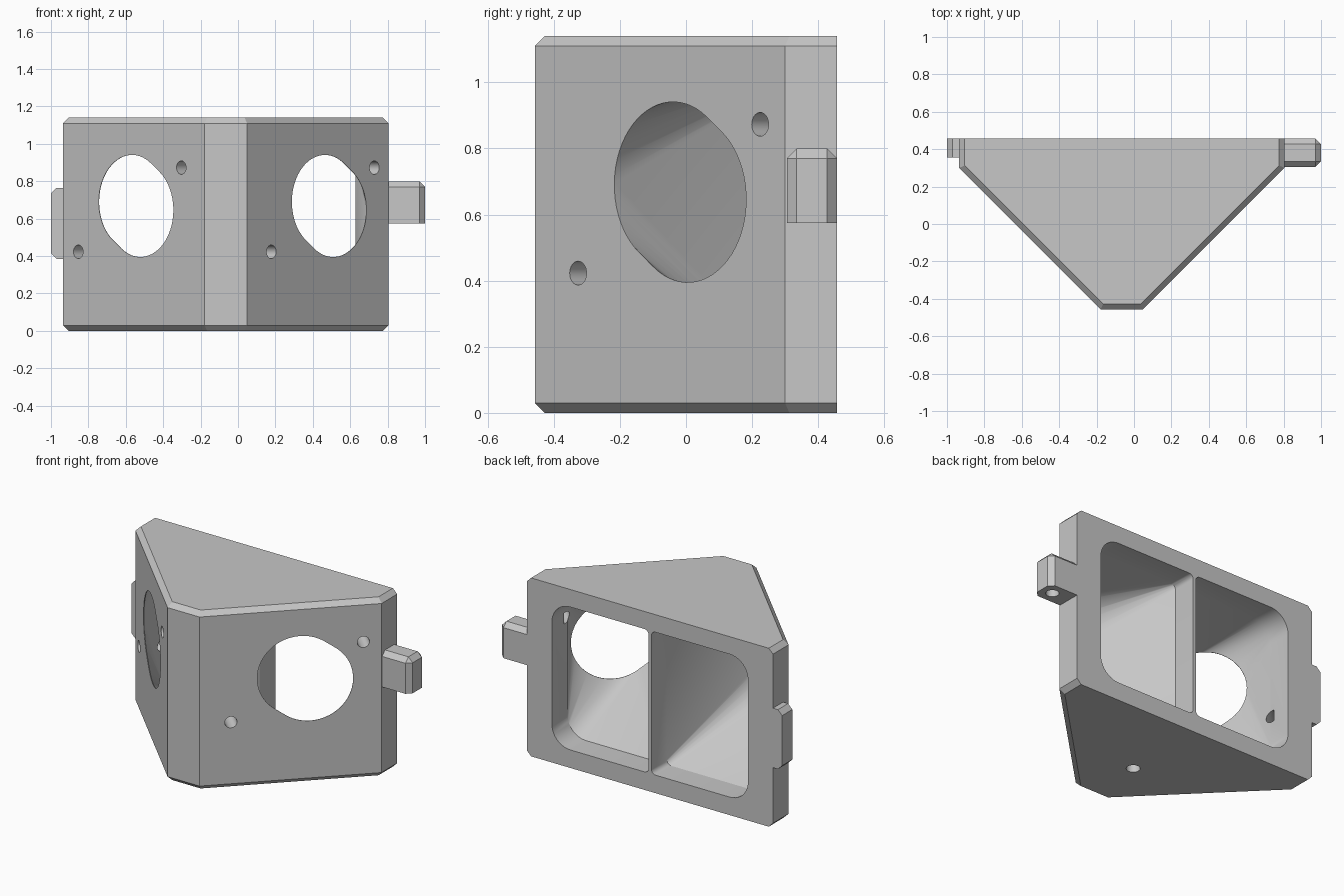
import bpy, bmesh, math
from mathutils import Vector

old = bpy.data.objects.get("Cube")
if old:
    bpy.data.objects.remove(old, do_unlink=True)

grey = bpy.data.materials.new("plain grey")
grey.use_nodes = True
colour = (0.57, 0.57, 0.57, 1)
grey.diffuse_color = colour
grey.node_tree.nodes["Principled BSDF"].inputs["Base Color"].default_value = colour

UP = Vector((0, 0, 1))
MID, BACK, SHOULDER, HEIGHT, CHAMFER = -0.065, 0.457, 0.30, 1.14, 0.03


def make_object(name, bm):
    bmesh.ops.recalc_face_normals(bm, faces=bm.faces)
    mesh = bpy.data.meshes.new(name)
    bm.to_mesh(mesh)
    bm.free()
    mesh.materials.append(grey)
    ob = bpy.data.objects.new(name, mesh)
    bpy.context.collection.objects.link(ob)
    return ob


def prism(points, direction):
    """Extrude a planar outline along a vector."""
    bm = bmesh.new()
    face = bm.faces.new([bm.verts.new(p) for p in points])
    out = bmesh.ops.extrude_face_region(bm, geom=[face], use_keep_orig=True)
    moved = [v for v in out["geom"] if isinstance(v, bmesh.types.BMVert)]
    bmesh.ops.translate(bm, verts=moved, vec=direction)
    bmesh.ops.recalc_face_normals(bm, faces=bm.faces)
    return bm


def bevel_where(bm, rule):
    edges = [e for e in bm.edges if rule(*[v.co for v in e.verts])]
    bmesh.ops.bevel(bm, geom=edges, offset=CHAMFER, segments=1, affect='EDGES')


def arc(cx, cz, r, start, end, steps):
    for i in range(steps + 1):
        a = math.radians(start + (end - start) * i / steps)
        yield cx + r * math.cos(a), cz + r * math.sin(a)


def hole_cutter(centre, axis, r, depth):
    """Blind round hole starting just outside the surface."""
    axis = axis.normalized()
    u = axis.orthogonal().normalized()
    w = axis.cross(u)
    ring = [centre - axis * 0.02 + u * a + w * b
            for a, b in list(arc(0, 0, r, 0, 360, 32))[:-1]]
    return make_object("hole_cutter", prism(ring, axis * (depth + 0.02)))


def cut(target, cutters):
    for cutter in cutters:
        cutter.hide_render = True
        mod = target.modifiers.new("cut", 'BOOLEAN')
        mod.operation, mod.solver, mod.object = 'DIFFERENCE', 'EXACT', cutter
        bpy.context.view_layer.objects.active = target
        bpy.ops.object.modifier_apply(modifier=mod.name)
        bpy.data.objects.remove(cutter, do_unlink=True)


def duct_cutter(side, centre, u, n):
    """Rounded back opening, tapering to the oblong hole in the slanted face."""
    inner, outer, low, high = 0.01, 0.693, 0.115, 1.028
    ri, ro = 0.03, 0.13
    outline = (list(arc(outer - ro, low + ro, ro, -90, 0, 10))
               + list(arc(outer - ro, high - ro, ro, 0, 90, 10))
               + list(arc(inner + ri, high - ri, ri, 90, 180, 5))
               + list(arc(inner + ri, low + ri, ri, 180, 270, 5)))
    bm = bmesh.new()
    for a, z in outline:
        bm.verts.new((MID + side * a, SHOULDER, z))
    # two half circles joined by short straight flanks
    du, dz = 0.031, -0.022
    tilt = math.degrees(math.atan2(dz, du))
    oblong = (list(arc(du, dz, 0.251, tilt - 90, tilt + 90, 32))
              + list(arc(-du, -dz, 0.251, tilt + 90, tilt + 270, 32)))
    for a, z in oblong:
        bm.verts.new(centre + u * a + UP * z - n * 0.003)
    bmesh.ops.convex_hull(bm, input=bm.verts)
    bmesh.ops.recalc_face_normals(bm, faces=bm.faces)
    # run both ends straight out through the block
    for axis, length in ((Vector((0, 1, 0)), 0.3), (n, 0.1)):
        bm.normal_update()
        cap = [f for f in bm.faces if f.normal.dot(axis) > 0.9999]
        out = bmesh.ops.extrude_face_region(bm, geom=cap)
        moved = [v for v in out["geom"] if isinstance(v, bmesh.types.BMVert)]
        bmesh.ops.translate(bm, verts=moved, vec=axis * length)
        stale = [f for f in cap if f.is_valid]
        if stale:
            bmesh.ops.delete(bm, geom=stale, context='FACES')
    return make_object("duct_cutter", bm)


# Wedge-shaped block, chamfered at top and bottom except along the back
half = [(0.87, BACK), (0.87, SHOULDER), (0.113, -BACK)]
plan = half + [(-a, y) for a, y in reversed(half)]
bm = prism([Vector((MID + a, y, 0)) for a, y in plan], UP * HEIGHT)
bevel_where(bm, lambda a, b: abs(a.z - b.z) < 1e-4 and min(a.y, b.y) < BACK - 1e-4)
block = make_object("wedge_block", bm)

# Ducts and screw holes on both slanted faces
cutters = []
for side, x in ((1, 0.4875), (-1, -0.545)):
    n = Vector((side, -1, 0)).normalized()
    u = Vector((1, side, 0)).normalized()
    y = side * (x - MID) - 0.113 - BACK
    centre = Vector((x, y, 0.668))
    cutters.append(duct_cutter(side, centre, u, n))
    for a, z in ((0.342, 0.205), (-0.437, -0.245)):
        cutters.append(hole_cutter(centre + u * a + UP * z, -n, 0.036, 0.15))
# Mounting hole underneath
cutters.append(hole_cutter(Vector((MID, -0.085, 0)), UP, 0.04, 0.25))
cut(block, cutters)

# Long tab with chamfered top and end, and a pin hole below
x0, x1, y0, z0, z1 = 0.80, 1.0, 0.305, 0.575, 0.80
bm = prism([Vector(p) for p in ((x0, y0, z0), (x1, y0, z0), (x1, BACK, z0), (x0, BACK, z0))],
           UP * (z1 - z0))
bevel_where(bm, lambda a, b: max(a.x, b.x) > x1 - 1e-4 and min(a.x, b.x) > x1 - 1e-4
            and max(a.z, b.z) > z1 - 1e-4
            or min(a.z, b.z) > z1 - 1e-4 and abs(a.x - b.x) > 0.1)
tab = make_object("long_tab", bm)
cut(tab, [hole_cutter(Vector((0.925, 0.381, z0)), UP, 0.038, 0.15)])

# Short tab with chamfered outer corners
profile = [(-0.93, 0.385), (-0.97, 0.385), (-1.0, 0.415),
           (-1.0, 0.735), (-0.97, 0.765), (-0.93, 0.765)]
short_tab = make_object("short_tab", prism([Vector((x, 0.355, z)) for x, z in profile],
                                           Vector((0, BACK - 0.355, 0))))

# Smooth the curved walls and keep the edges sharp
bpy.ops.object.select_all(action='DESELECT')
for ob in (block, tab, short_tab):
    ob.select_set(True)
bpy.context.view_layer.objects.active = block
bpy.ops.object.shade_smooth_by_angle(angle=math.radians(25))
